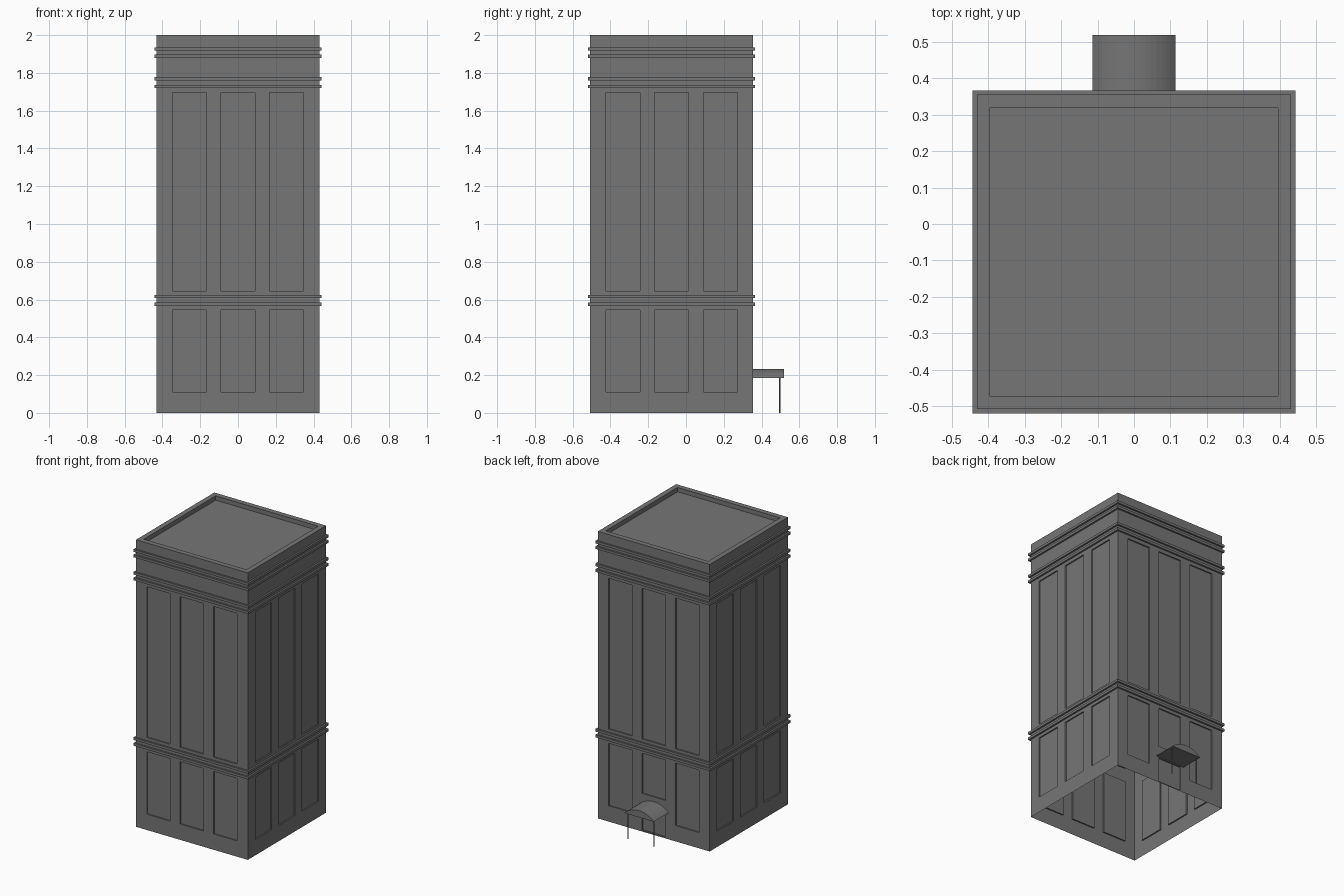
import bpy, bmesh, math
from mathutils import Matrix

if "Cube" in bpy.data.objects:
    bpy.data.objects.remove(bpy.data.objects["Cube"])

CY, H, TOP = -0.0765, 0.431, 2.0     # tower centre, half width, height
DEPTH = 0.009                        # panel recess

# dark stone colour
stone = bpy.data.materials.new("dark_stone")
stone.diffuse_color = (0.18, 0.18, 0.18, 1)
stone.use_nodes = True
stone.node_tree.nodes["Principled BSDF"].inputs["Base Color"].default_value = stone.diffuse_color


def finish(name, bm, offset=(0, CY, 0), recalc=False):
    bmesh.ops.remove_doubles(bm, verts=bm.verts[:], dist=1e-5)
    if recalc:
        bmesh.ops.recalc_face_normals(bm, faces=bm.faces[:])
    me = bpy.data.meshes.new(name)
    bm.to_mesh(me)
    bm.free()
    me.materials.append(stone)
    ob = bpy.data.objects.new(name, me)
    ob.location = offset
    bpy.context.collection.objects.link(ob)
    return ob


def face(bm, pts):
    return bm.faces.new([bm.verts.new(p) for p in pts])


def loop(h, z):
    return [(-h, -h, z), (h, -h, z), (h, h, z), (-h, h, z)]


def skirt(bm, a, b):
    # quads joining two four-point loops
    for i in range(4):
        j = (i + 1) % 4
        face(bm, (a[i], a[j], b[j], b[i]))


def wall(name, angle, middle):
    # one facade: columns of plain cells and recessed panels
    bm = bmesh.new()
    xs = [-H, -0.348, -0.168, -0.09, 0.09, 0.168, 0.348, H]
    sides = [(0.11, 0.545), (0.645, 1.695)]
    for c in range(7):
        panels = [] if c % 2 == 0 else (middle if c == 3 else sides)
        zs = sorted({0, TOP, *[z for p in panels for z in p]})
        for z0, z1 in zip(zs, zs[1:]):
            rim = [(xs[c], -H, z0), (xs[c + 1], -H, z0),
                   (xs[c + 1], -H, z1), (xs[c], -H, z1)]
            if (z0, z1) in panels:
                back = [(x, y + DEPTH, z) for x, y, z in rim]
                skirt(bm, rim, back)
                face(bm, back)
            else:
                face(bm, rim)
    bmesh.ops.rotate(bm, verts=bm.verts[:], matrix=Matrix.Rotation(angle, 3, 'Z'))
    return finish(name, bm)


# four facades, the back one with a doorway under the canopy
plain = [(0.11, 0.545), (0.645, 1.695)]
door = [(0.008, 0.18), (0.265, 0.545), (0.645, 1.695)]
for i, side in enumerate(("front", "right", "back", "left")):
    wall(side + "_wall", i * math.pi / 2, door if side == "back" else plain)

# parapet and sunken roof
bm = bmesh.new()
skirt(bm, loop(H, TOP), loop(0.395, TOP))
skirt(bm, loop(0.395, TOP), loop(0.395, TOP - 0.03))
face(bm, loop(0.395, TOP - 0.03))
finish("roof", bm)

# paired string courses
for n, z in enumerate((0.567, 0.607, 1.72, 1.76, 1.88, 1.918)):
    bm = bmesh.new()
    o = 0.443
    skirt(bm, loop(H, z), loop(o, z))
    skirt(bm, loop(o, z), loop(o, z + 0.017))
    skirt(bm, loop(o, z + 0.017), loop(H, z + 0.017))
    finish(f"band_{n + 1}", bm, recalc=True)

# arched entrance canopy
W, Z0, RISE, Y0, Y1, N = 0.114, 0.185, 0.047, 0.35, 0.518, 16
R = (W * W + RISE * RISE) / (2 * RISE)
A = math.asin(W / R)
bm = bmesh.new()
arc = []
for i in range(N + 1):
    t = -A + 2 * A * i / N
    arc.append((R * math.sin(t), Y0, Z0 + RISE - R + R * math.cos(t)))
cap = face(bm, arc)
ext = bmesh.ops.extrude_face_region(bm, geom=[cap], use_keep_orig=True)
bmesh.ops.translate(bm, vec=(0, Y1 - Y0, 0),
                    verts=[g for g in ext["geom"] if isinstance(g, bmesh.types.BMVert)])
finish("canopy", bm, (0, 0, 0), recalc=True)

# canopy posts
for side, x in (("left", -0.1), ("right", 0.1)):
    bpy.ops.mesh.primitive_cylinder_add(vertices=8, radius=0.004, depth=0.19,
                                        location=(x, 0.496, 0.095))
    post = bpy.context.object
    post.name = side + "_canopy_post"
    post.data.materials.append(stone)
